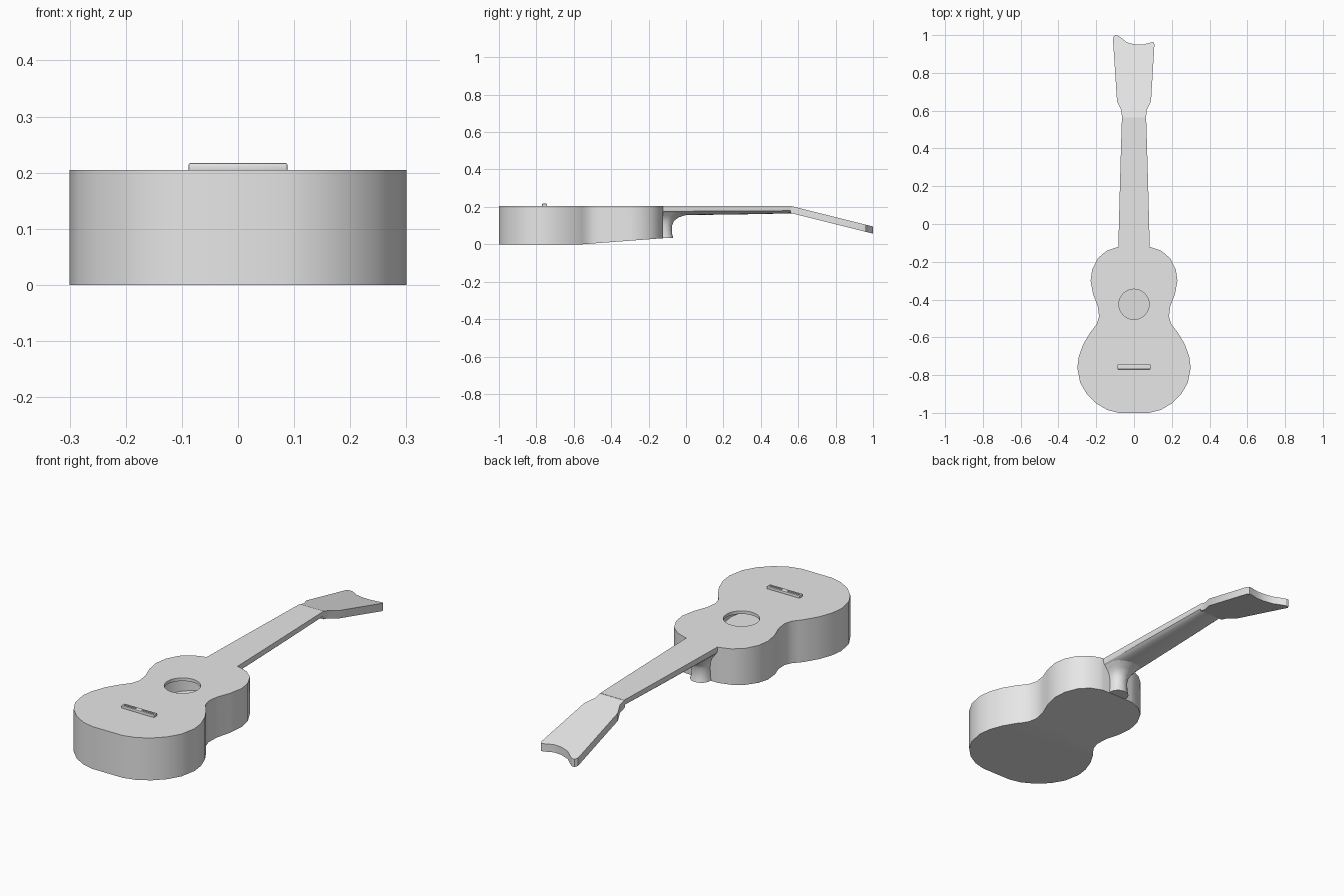
import bpy, bmesh, math
from mathutils import Vector

cube = bpy.data.objects.get("Cube")
if cube:
    bpy.data.objects.remove(cube, do_unlink=True)

GREY = (0.8, 0.8, 0.8, 1.0)
mat = bpy.data.materials.new("light grey")
mat.use_nodes = True
mat.diffuse_color = GREY
mat.node_tree.nodes["Principled BSDF"].inputs["Base Color"].default_value = GREY

TOP = 0.205


def add_object(name, bm):
    bmesh.ops.recalc_face_normals(bm, faces=bm.faces[:])
    me = bpy.data.meshes.new(name)
    bm.to_mesh(me)
    bm.free()
    me.materials.append(mat)
    ob = bpy.data.objects.new(name, me)
    bpy.context.collection.objects.link(ob)
    return ob


def activate(ob):
    bpy.ops.object.select_all(action='DESELECT')
    ob.select_set(True)
    bpy.context.view_layer.objects.active = ob


def smooth(ob, angle=30):
    activate(ob)
    bpy.ops.object.shade_smooth_by_angle(angle=math.radians(angle))


def loft(rings):
    """Skin equal closed rings and cap both ends."""
    bm = bmesh.new()
    loops = [[bm.verts.new(p) for p in ring] for ring in rings]
    n = len(loops[0])
    for a, b in zip(loops, loops[1:]):
        for i in range(n):
            j = (i + 1) % n
            bm.faces.new((a[i], a[j], b[j], b[i]))
    bm.faces.new(loops[0])
    bm.faces.new(loops[-1])
    return bm


def cut(ob, cutter):
    mod = ob.modifiers.new("cut", 'BOOLEAN')
    mod.operation = 'DIFFERENCE'
    mod.solver = 'EXACT'
    mod.object = cutter
    activate(ob)
    bpy.ops.object.modifier_apply(modifier=mod.name)
    bpy.data.objects.remove(cutter, do_unlink=True)


# Hollow body with a back that rises toward the neck
half = [(0.08, -1.0), (0.14, -0.985), (0.2, -0.95), (0.25, -0.9), (0.285, -0.84),
        (0.3, -0.76), (0.292, -0.7), (0.268, -0.635), (0.232, -0.575), (0.197, -0.53),
        (0.185, -0.49), (0.192, -0.435), (0.217, -0.37), (0.23, -0.3), (0.221, -0.24),
        (0.19, -0.18), (0.145, -0.142), (0.1, -0.126), (0.085, -0.122)]
outline = half + [(-x, y) for x, y in reversed(half)]


def body_shell(name, sx, sy, lift, top):
    pts = [(x * sx, -0.56 + (y + 0.56) * sy) for x, y in outline]
    bm = loft([[(x, y, 0) for x, y in pts], [(x, y, top) for x, y in pts]])
    bmesh.ops.bisect_plane(bm, geom=bm.verts[:] + bm.edges[:] + bm.faces[:],
                           plane_co=Vector((0, -0.555, 0)), plane_no=Vector((0, 1, 0)))
    for v in bm.verts:
        if v.co.z < 0.01:
            v.co.z = lift + max(0, v.co.y + 0.555) * 0.075
    return add_object(name, bm)


body = body_shell("body", 1, 1, 0, TOP)
cut(body, body_shell("cavity", 0.95, 0.97, 0.012, TOP - 0.015))
hole = [(0.08 * math.cos(i * math.tau / 40), -0.425 + 0.08 * math.sin(i * math.tau / 40))
        for i in range(40)]
cut(body, add_object("sound_hole", loft([[(x, y, z) for x, y in hole] for z in (0.1, 0.3)])))
smooth(body)

# Neck: flat on top, rounded below
def neck_ring(y, w, depth, edge=0.018, n=12):
    ring = [(w, y, TOP)]
    for i in range(n + 1):
        t = math.pi * i / n
        ring.append((w * math.cos(t), y, TOP - edge - (depth - edge) * math.sin(t) ** 0.8))
    return ring + [(-w, y, TOP)]


neck = add_object("neck", loft([neck_ring(-0.127, 0.083, 0.05), neck_ring(0, 0.08, 0.049),
                                neck_ring(0.3, 0.072, 0.045), neck_ring(0.5, 0.066, 0.041),
                                neck_ring(0.565, 0.064, 0.039)]))
smooth(neck)

# Heel: a rounded column that flares into the neck
def heel_ring(z, w, end, n=12):
    start = -0.135
    return [(w * math.cos(math.pi * i / n), start + (end - start) * math.sin(math.pi * i / n) ** 0.7, z)
            for i in range(n + 1)]


heel = add_object("heel", loft([heel_ring(0.034, 0.05, -0.068), heel_ring(0.055, 0.046, -0.074),
                                heel_ring(0.1, 0.045, -0.075), heel_ring(0.125, 0.048, -0.064),
                                heel_ring(0.145, 0.056, -0.038), heel_ring(0.157, 0.066, 0.002),
                                heel_ring(0.17, 0.075, 0.04)]))
smooth(heel, 40)

# Headstock: tilted plate with a lopsided scooped end
head = [(0.064, 0.56), (0.066, 0.6), (0.09, 0.65), (0.108, 0.95), (0.103, 0.963),
        (0.085, 0.96), (0.045, 0.949), (0.005, 0.95), (-0.04, 0.963), (-0.07, 0.987),
        (-0.088, 0.999), (-0.103, 0.999), (-0.112, 0.985), (-0.09, 0.65),
        (-0.066, 0.6), (-0.064, 0.56)]


def tilt(y):
    return TOP - (y - 0.56) * 0.25


headstock = add_object("headstock", loft([[(x, y, tilt(y) - d) for x, y in head] for d in (0.038, 0)]))
smooth(headstock)

# Bridge: low bar with a raised rim and a divided groove
def box(name, x0, x1, y0, y1, z0, z1):
    ring = [(x0, y0), (x1, y0), (x1, y1), (x0, y1)]
    return add_object(name, loft([[(x, y, z) for x, y in ring] for z in (z0, z1)]))


bridge = box("bridge", -0.088, 0.088, -0.769, -0.743, TOP - 0.005, TOP + 0.012)
bevel = bridge.modifiers.new("bevel", 'BEVEL')
bevel.width = 0.003
bevel.segments = 2
activate(bridge)
bpy.ops.object.modifier_apply(modifier=bevel.name)
for side in (-1, 1):
    x0, x1 = sorted((side * 0.015, side * 0.08))
    cut(bridge, box("groove", x0, x1, -0.76, -0.752, TOP + 0.008, TOP + 0.03))
smooth(bridge)
